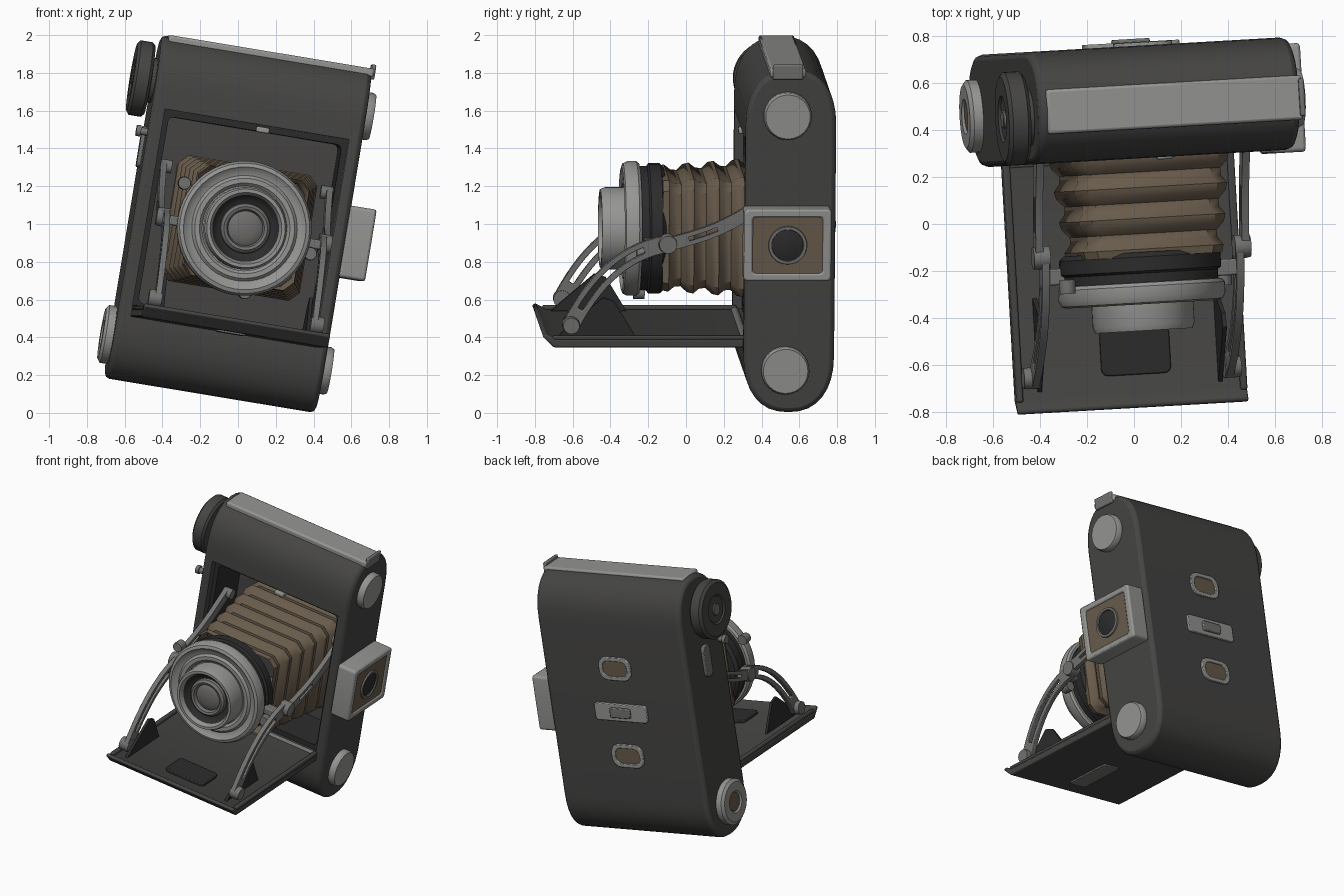
import bpy, bmesh, math
from mathutils import Matrix, Vector

if "Cube" in bpy.data.objects:
    bpy.data.objects.remove(bpy.data.objects["Cube"])

# The whole camera leans sideways and is turned slightly
ROOT = (Matrix.Translation((0.03, 0, 1.0)) @ Matrix.Rotation(math.radians(3.3), 4, 'Z')
        @ Matrix.Rotation(math.radians(9.4), 4, 'Y'))
CY = 0.52  # body centre depth


def material(name, rgb):
    m = bpy.data.materials.new(name)
    m.diffuse_color = (*rgb, 1)
    m.use_nodes = True
    m.node_tree.nodes["Principled BSDF"].inputs["Base Color"].default_value = m.diffuse_color
    return m


LEATHER = material("dark_leather", (0.06, 0.059, 0.057))
BLACK = material("black_paint", (0.025, 0.025, 0.025))
METAL = material("worn_metal", (0.30, 0.30, 0.29))
STEEL = material("dull_steel", (0.17, 0.17, 0.165))
BROWN = material("brown_bellows", (0.14, 0.105, 0.07))
GLASS = material("lens_glass", (0.16, 0.155, 0.15))


def make(name, verts, faces, mat, bevel=0.0, angle=35):
    bm = bmesh.new()
    vs = [bm.verts.new(v) for v in verts]
    for f in faces:
        bm.faces.new([vs[i] for i in f])
    bmesh.ops.remove_doubles(bm, verts=bm.verts, dist=1e-5)
    bmesh.ops.recalc_face_normals(bm, faces=bm.faces)
    me = bpy.data.meshes.new(name)
    bm.to_mesh(me)
    bm.free()
    me.materials.append(mat)
    me.shade_smooth()
    me.set_sharp_from_angle(angle=math.radians(angle))
    ob = bpy.data.objects.new(name, me)
    bpy.context.collection.objects.link(ob)
    ob.matrix_world = ROOT
    if bevel:
        b = ob.modifiers.new("bevel", 'BEVEL')
        b.width, b.segments, b.limit_method = bevel, 2, 'ANGLE'
        b.angle_limit = math.radians(40)
    return ob


def prism(name, outer, a0, a1, axis, mat, inner=None, bevel=0.0):
    """Extrude a 2D outline along an axis, optionally with a hole."""
    put = {'x': lambda p, a: (a, p[0], p[1]), 'y': lambda p, a: (p[0], a, p[1]),
           'z': lambda p, a: (p[0], p[1], a)}[axis]
    n = len(outer)
    loops = [(outer, a0), (outer, a1)] + ([(inner, a1), (inner, a0)] if inner else [])
    verts = [put(p, a) for pts, a in loops for p in pts]
    k = len(loops)
    pairs = [(i, (i + 1) % k) for i in range(k)] if inner else [(0, 1)]
    faces = [(a * n + i, a * n + (i + 1) % n, b * n + (i + 1) % n, b * n + i)
             for a, b in pairs for i in range(n)]
    if not inner:
        faces += [list(range(n)), list(range(n, 2 * n))]
    return make(name, verts, faces, mat, bevel)


def box(name, lo, hi, mat, bevel=0.008):
    (x0, y0, z0), (x1, y1, z1) = lo, hi
    return prism(name, [(x0, y0), (x1, y0), (x1, y1), (x0, y1)], z0, z1, 'z', mat, bevel=bevel)


def rounded(cx, cy, hx, hy, r, n=5):
    pts = []
    for q, (sx, sy) in enumerate([(1, 1), (-1, 1), (-1, -1), (1, -1)]):
        for i in range(n + 1):
            t = math.pi / 2 * (q + i / n)
            pts.append((cx + sx * (hx - r) + r * math.cos(t), cy + sy * (hy - r) + r * math.sin(t)))
    return pts


def lathe(name, profile, centre, axis, mat, n=48):
    """Spin (radius, distance) pairs round an axis; ends at radius 0 close."""
    ax = Vector(axis)
    e1 = Vector((0, 0, 1))
    e2 = ax.cross(e1)
    c = Vector(centre)
    verts = [c + ax * d + (e1 * math.cos(2 * math.pi * i / n) + e2 * math.sin(2 * math.pi * i / n)) * max(r, 1e-4)
             for r, d in profile for i in range(n)]
    faces = [(j * n + i, j * n + (i + 1) % n, (j + 1) * n + (i + 1) % n, (j + 1) * n + i)
             for j in range(len(profile) - 1) for i in range(n)]
    for j in (0, len(profile) - 1):
        if profile[j][0] == 0:
            faces.append(list(range(j * n, j * n + n)))
    return make(name, verts, faces, mat)


def disc(name, r, h, centre, axis, mat):
    return lathe(name, [(0, 0), (r, 0), (r, h * .7), (r * .93, h), (0, h)], centre, axis, mat, 32)


def ribbon(p, width, t0=0.0, t1=1.0, n=14):
    """Outline of a band along a cubic Bezier path."""
    p = [Vector(q) for q in p]
    left, right = [], []
    for i in range(n + 1):
        t = t0 + (t1 - t0) * i / n
        s = 1 - t
        c = p[0] * s**3 + p[1] * 3 * s * s * t + p[2] * 3 * s * t * t + p[3] * t**3
        d = ((p[1] - p[0]) * s * s + (p[2] - p[1]) * 2 * s * t + (p[3] - p[2]) * t * t).normalized()
        o = Vector((-d.y, d.x)) * width / 2
        left.append(c + o)
        right.append(c - o)
    return [tuple(q) for q in left + right[::-1]]


# Body: tall shell with rounded ends, hollowed at the front
end = []
for i in range(17):
    cs, sn = math.cos(math.pi * i / 16), abs(math.sin(math.pi * i / 16))
    end.append((0.24 * math.copysign(abs(cs)**.85, cs), 0.62 + 0.30 * sn**.9))
stadium = [(CY + a, b) for a, b in end] + [(CY - a, -b) for a, b in end]
body = prism("camera_body", stadium, -0.565, 0.565, 'x', LEATHER, bevel=0.025)
cutter = box("recess_cutter", (-0.495, 0.0, -0.535), (0.495, 0.64, 0.535), BLACK, 0)
cutter.hide_render = True
cutter.display_type = 'WIRE'
cut = body.modifiers.new("recess", 'BOOLEAN')
cut.operation, cut.object, cut.solver = 'DIFFERENCE', cutter, 'EXACT'
prism("recess_frame", rounded(0, 0, .50, .54, .02), 0.33, 0.64, 'y', BLACK,
      inner=rounded(0, 0, .465, .50, .03))
box("front_catch", (0.0, 0.27, 0.495), (0.07, 0.34, 0.525), METAL)

# Top metal strip with end hook
box("top_strip", (-0.53, CY - .115, 0.88), (0.575, CY + .075, 0.927), METAL, 0.012)
box("top_strip_hook", (0.56, CY - .10, 0.87), (0.582, CY + .06, 0.95), STEEL)

# Fold-down bed with low rims, relief panel and underside foot
bed = [(0.32, -.58), (0.32, -.535), (-.71, -.535), (-.77, -.505), (-.785, -.52), (-.725, -.58)]
prism("fold_down_bed", bed, -0.495, 0.505, 'x', LEATHER, bevel=0.008)
for s in (-1, 1):
    box("bed_rim", (s * .485 - .01, -.73, -.54), (s * .485 + .02, .30, -.515), LEATHER)
prism("bed_relief", rounded(0.03, -.54, .15, .10, .03), -.54, -.515, 'z', BLACK, bevel=.006)
prism("bed_foot", rounded(0.0, -.45, .07, .17, .02), -.59, -.575, 'z', STEEL, bevel=.004)
lathe("bed_hinge", [(0, -.48), (.022, -.48), (.022, .48), (0, .48)], (0, .29, -.545), (1, 0, 0), STEEL, 16)

# Soft pleated bellows
rings, steps, c = [], 25, 0.05
for i in range(steps):
    t = i / (steps - 1)
    k = 0.018 * math.sin(i * math.pi / 2 + .6)
    hx, hz = 0.285 + .085 * t + k, 0.283 + .045 * t + k
    corner = [(hx - c, hz), (hx, hz - c), (hx, c - hz), (hx - c, -hz)]
    rings.append([(x + .01, -.14 + .79 * t, z - .02) for x, z in corner + [(-x, z) for x, z in corner[::-1]]])
make("bellows", [v for r in rings for v in r],
     [(j * 8 + i, j * 8 + (i + 1) % 8, j * 8 + 8 + (i + 1) % 8, j * 8 + 8 + i)
      for j in range(steps - 1) for i in range(8)], BROWN, angle=40)

# Lens and shutter, turned about the forward axis
LC, FWD = (-0.01, 0, -0.025), (0, -1, 0)
lathe("shutter_housing", [(0, .115), (.325, .12), (.345, .14), (.345, .20), (.33, .21), (.33, .26), (0, .28)],
      LC, FWD, BLACK)
lathe("shutter_rim", [(.20, .24), (.345, .25), (.357, .265), (.357, .31), (.345, .335), (.325, .342), (.305, .325),
                      (.28, .32), (.265, .335), (.24, .335), (.225, .32), (.20, .32)], LC, FWD, METAL)
lathe("lens_barrel", [(.17, .28), (.218, .28), (.218, .43), (.208, .455), (.19, .455), (.178, .43), (.17, .39)],
      LC, FWD, METAL)
lathe("lens_cone", [(.18, .43), (.165, .405), (.135, .39), (.0, .38)], LC, FWD, BLACK)
lathe("lens_inner_ring", [(.135, .38), (.13, .41), (.115, .425), (.10, .42), (.09, .39)], LC, FWD, STEEL)
lathe("lens_front_glass", [(.1, .39), (.085, .402), (.05, .412), (0, .416)], LC, FWD, GLASS)
for x, z in [(-.36, .16), (.36, -.10), (.05, -.36)]:
    disc("shutter_lever", .035, .06, (x, -.22, z), FWD, STEEL)

# Folding arms, slotted, with pivots and bed brackets on both sides
low = [(-.63, -.47), (-.50, -.22), (-.34, -.07), (-.12, -.035)]
up = [(-.12, -.035), (.08, .02), (.18, .04), (.46, .24)]
for s in (-1, 1):
    prism("lower_arm", ribbon(low, .092), s * .405, s * .437, 'x', STEEL,
          inner=ribbon(low, .03, .12, .8), bevel=.004)
    prism("upper_arm", ribbon(up, .07), s * .43, s * .462, 'x', STEEL,
          inner=ribbon(up, .022, .2, .5), bevel=.004)
    for (v, w), r in [(low[0], .046), (low[3], .05), (up[3], .035)]:
        disc("arm_pivot", r, .07, (s * .40, v, w), (s, 0, 0), STEEL)
    prism("bed_bracket", [(-.69, -.53), (-.29, -.53), (-.40, -.35), (-.46, -.33)],
          s * .382, s * .40, 'x', BLACK)
    box("shutter_arm_link", (s * .37 - .05, -.24, -.07), (s * .37 + .05, -.17, -.02), STEEL)

# Right side: two spool discs and the square plate with a round socket
for w in (.675, -.69):
    disc("right_spool_disc", .127, .05, (.56, CY - .02, w), (1, 0, 0), METAL)
VC = .50
prism("side_plate_frame", rounded(VC, 0, .232, .192, .02), .56, .70, 'x', METAL,
      inner=rounded(VC, 0, .185, .15, .02), bevel=.012)
prism("side_plate_inset", rounded(VC, 0, .188, .153, .02), .57, .69, 'x', BROWN)
lathe("side_socket_ring", [(.08, .68), (.085, .70), (.10, .70), (.105, .68)], (0, VC, 0), (1, 0, 0), STEEL)
disc("side_socket", .082, .01, (.685, VC, 0), (1, 0, 0), BLACK)

# Left side: winding knob, lower spool disc, stud and latch
lathe("winding_knob", [(0, 0), (.12, 0), (.12, .03), (.185, .035), (.20, .05), (.20, .115), (.18, .13),
                       (.10, .13), (.09, .12), (0, .12)], (-.555, CY - .04, .675), (-1, 0, 0), LEATHER)
disc("winding_knob_centre", .04, .012, (-.673, CY - .04, .675), (-1, 0, 0), STEEL)
lathe("left_spool_ring", [(.155, 0), (.155, .045), (.135, .06), (.075, .06), (.065, .05), (.065, 0)],
      (-.56, CY - .02, -.69), (-1, 0, 0), METAL)
disc("left_spool_centre", .068, .05, (-.56, CY - .02, -.69), (-1, 0, 0), BROWN)
disc("left_stud_stem", .02, .05, (-.56, .33, .40), (-1, 0, 0), STEEL)
disc("left_stud_head", .03, .025, (-.60, .33, .40), (-1, 0, 0), STEEL)
prism("left_latch", rounded(CY, .32, .04, .11, .03), -.585, -.56, 'x', STEEL, bevel=.005)

# Back: two framed windows and the slider plate between them
BACK = CY + .24
for w in (.31, -.31):
    prism("back_window_frame", rounded(0, w, .125, .082, .065), BACK - .01, BACK + .014, 'y', METAL,
          inner=rounded(0, w, .095, .054, .045), bevel=.004)
    prism("back_window", rounded(0, w, .098, .057, .045), BACK - .01, BACK + .006, 'y', BROWN)
prism("back_slider_plate", rounded(0, 0, .205, .062, .025), BACK - .01, BACK + .016, 'y', METAL, bevel=.005)
prism("back_slider_grip", rounded(0, 0, .08, .035, .015), BACK, BACK + .03, 'y', STEEL, bevel=.006)
